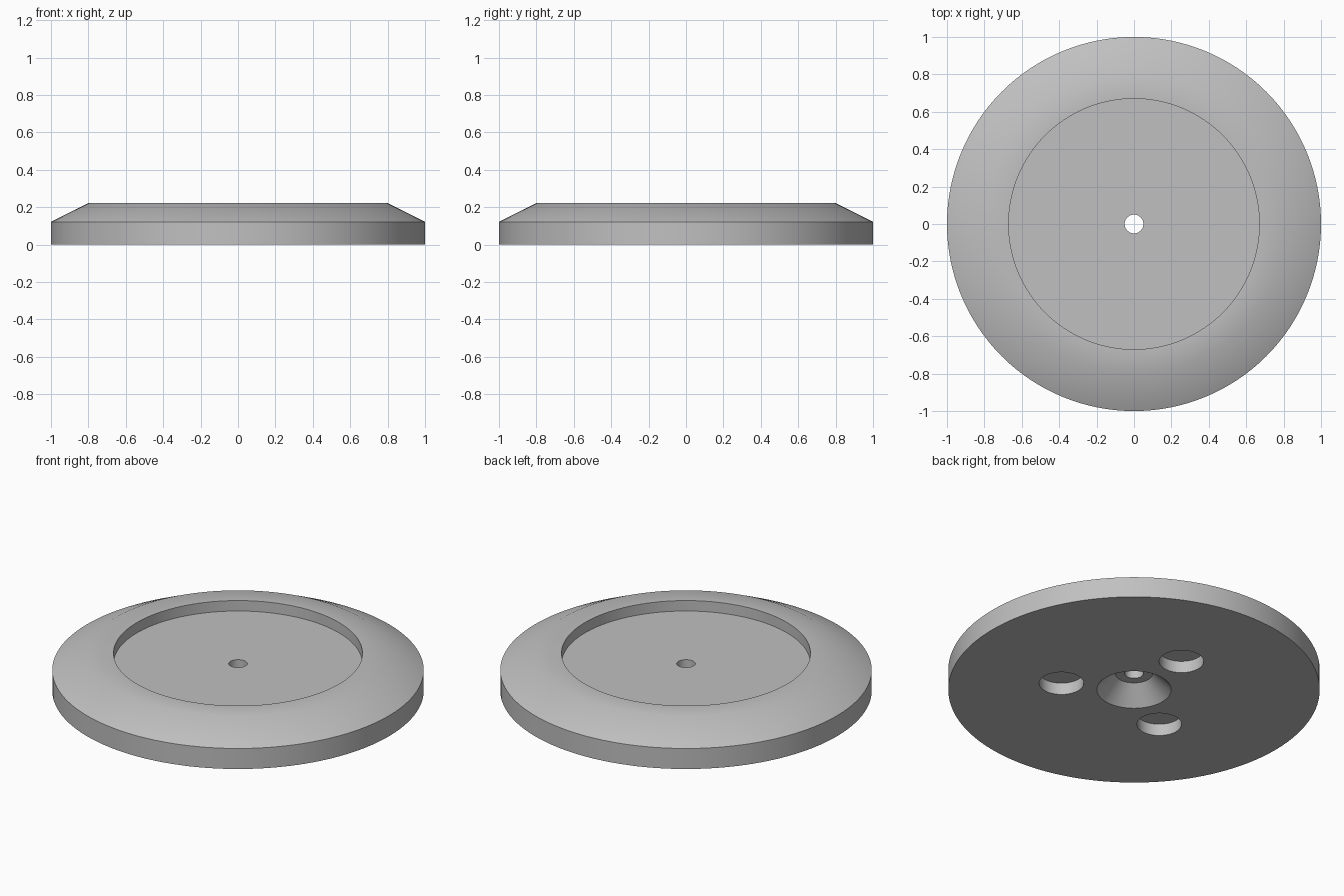
import bpy, bmesh, math

if "Cube" in bpy.data.objects:
    bpy.data.objects.remove(bpy.data.objects["Cube"])

SEGMENTS = 128

grey = bpy.data.materials.new("light grey")
grey.diffuse_color = (0.53, 0.53, 0.53, 1)
grey.use_nodes = True
grey.node_tree.nodes["Principled BSDF"].inputs["Base Color"].default_value = grey.diffuse_color


def lathe(name, profile, segments):
    """Revolve a closed (radius, z) profile around the z axis."""
    bm = bmesh.new()
    rings = []
    for i in range(segments):
        a = 2 * math.pi * i / segments
        rings.append([bm.verts.new((r * math.cos(a), r * math.sin(a), z)) for r, z in profile])
    n = len(profile)
    for i in range(segments):
        p, q = rings[i], rings[(i + 1) % segments]
        for j in range(n):
            k = (j + 1) % n
            bm.faces.new((p[j], q[j], q[k], p[k]))
    bmesh.ops.recalc_face_normals(bm, faces=bm.faces)
    mesh = bpy.data.meshes.new(name)
    bm.to_mesh(mesh)
    bm.free()
    obj = bpy.data.objects.new(name, mesh)
    bpy.context.collection.objects.link(obj)
    obj.data.materials.append(grey)
    return obj


# Round base: countersunk underside, through hole, shallow recess, chamfered rim
base = lathe("round_base", [
    (0.20, 0.0), (1.0, 0.0), (1.0, 0.122), (0.80, 0.222),
    (0.67, 0.222), (0.67, 0.16), (0.05, 0.16), (0.05, 0.10), (0.10, 0.10),
], SEGMENTS)

# Three blind holes in the underside
for i in range(3):
    a = math.radians(90 + 120 * i)
    bpy.ops.mesh.primitive_cylinder_add(
        vertices=64, radius=0.12, depth=0.14,
        location=(0.397 * math.cos(a), 0.397 * math.sin(a), 0.0))
    cutter = bpy.context.object
    cutter.name = "foot_hole_cutter"
    cutter.data.materials.append(grey)
    cutter.hide_render = True
    bpy.ops.object.select_all(action='DESELECT')
    bpy.context.view_layer.objects.active = base
    base.select_set(True)
    mod = base.modifiers.new("foot_hole", 'BOOLEAN')
    mod.operation = 'DIFFERENCE'
    mod.solver = 'EXACT'
    mod.object = cutter
    bpy.ops.object.modifier_apply(modifier=mod.name)
    bpy.data.objects.remove(cutter, do_unlink=True)

# Smooth round walls, crisp rims
bpy.ops.object.select_all(action='DESELECT')
base.select_set(True)
bpy.context.view_layer.objects.active = base
bpy.ops.object.shade_smooth_by_angle(angle=math.radians(30))
